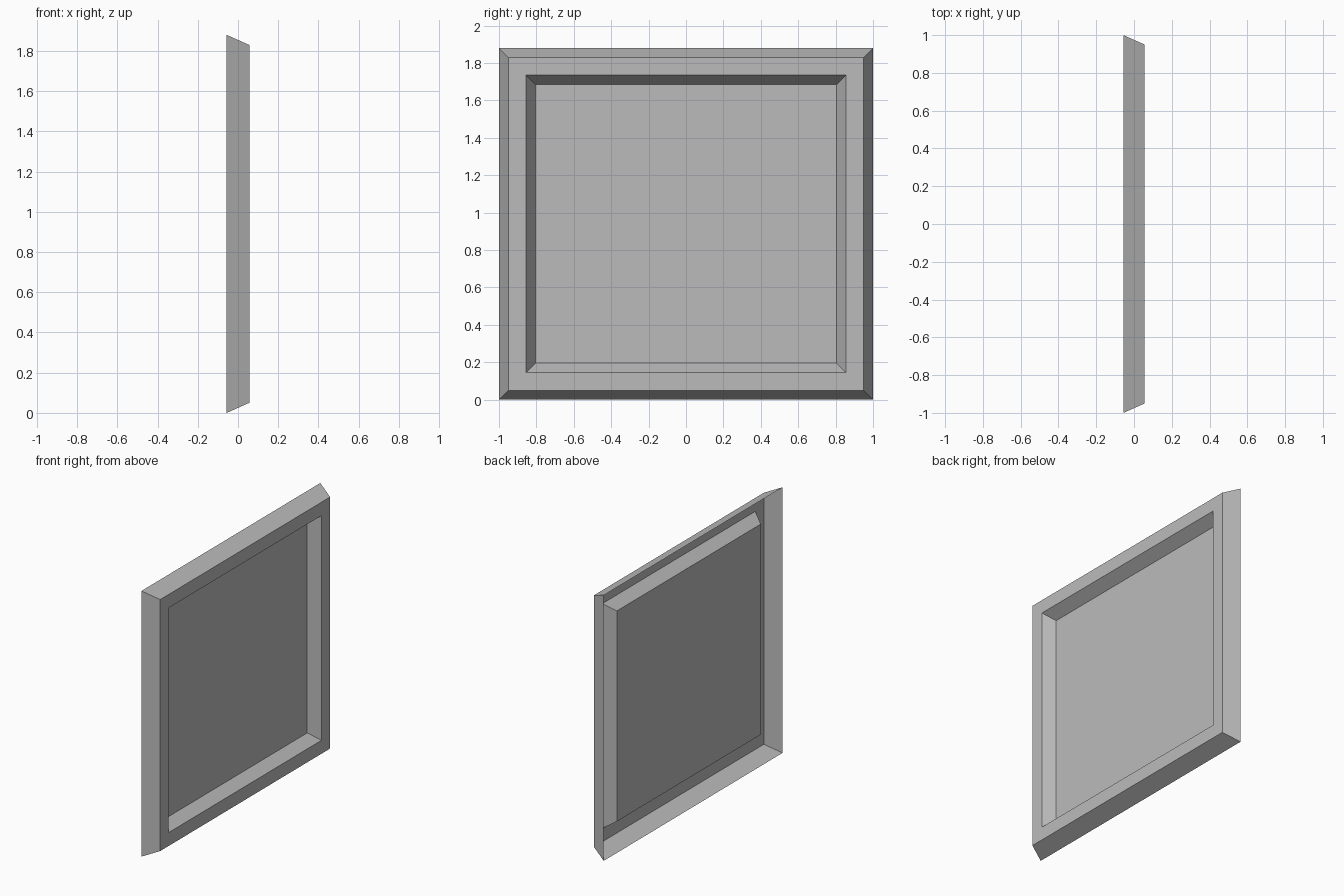
import bpy
import bmesh

cube = bpy.data.objects.get("Cube")
if cube:
    bpy.data.objects.remove(cube, do_unlink=True)

grey = bpy.data.materials.new("plain grey")
grey.use_nodes = True
color = (0.5, 0.5, 0.5, 1)
grey.diffuse_color = color
grey.node_tree.nodes["Principled BSDF"].inputs["Base Color"].default_value = color

HALF_Y, HALF_Z = 1.0, 0.94
BACK, FRONT, FLOOR = -0.056, 0.056, -0.022

# Rectangular rings from the open back rim to the recessed floor: (inset, x)
RINGS = [(0, BACK), (0.05, FRONT), (0.145, FRONT), (0.195, FLOOR)]


def add_ring(bm, inset, x):
    y, z = HALF_Y - inset, HALF_Z - inset
    corners = [(-y, -z), (y, -z), (y, z), (-y, z)]
    return [bm.verts.new((x, cy, HALF_Z + cz)) for cy, cz in corners]


# Open-backed pan: bevelled rim, flat border, sloping recess and panel
bm = bmesh.new()
rings = [add_ring(bm, *ring) for ring in RINGS]
for outer, inner in zip(rings, rings[1:]):
    for i in range(4):
        j = (i + 1) % 4
        bm.faces.new((outer[i], outer[j], inner[j], inner[i]))
bm.faces.new(rings[-1])

mesh = bpy.data.meshes.new("recessed_wall_panel")
bm.to_mesh(mesh)
bm.free()
mesh.materials.append(grey)
panel = bpy.data.objects.new("recessed_wall_panel", mesh)
bpy.context.collection.objects.link(panel)
